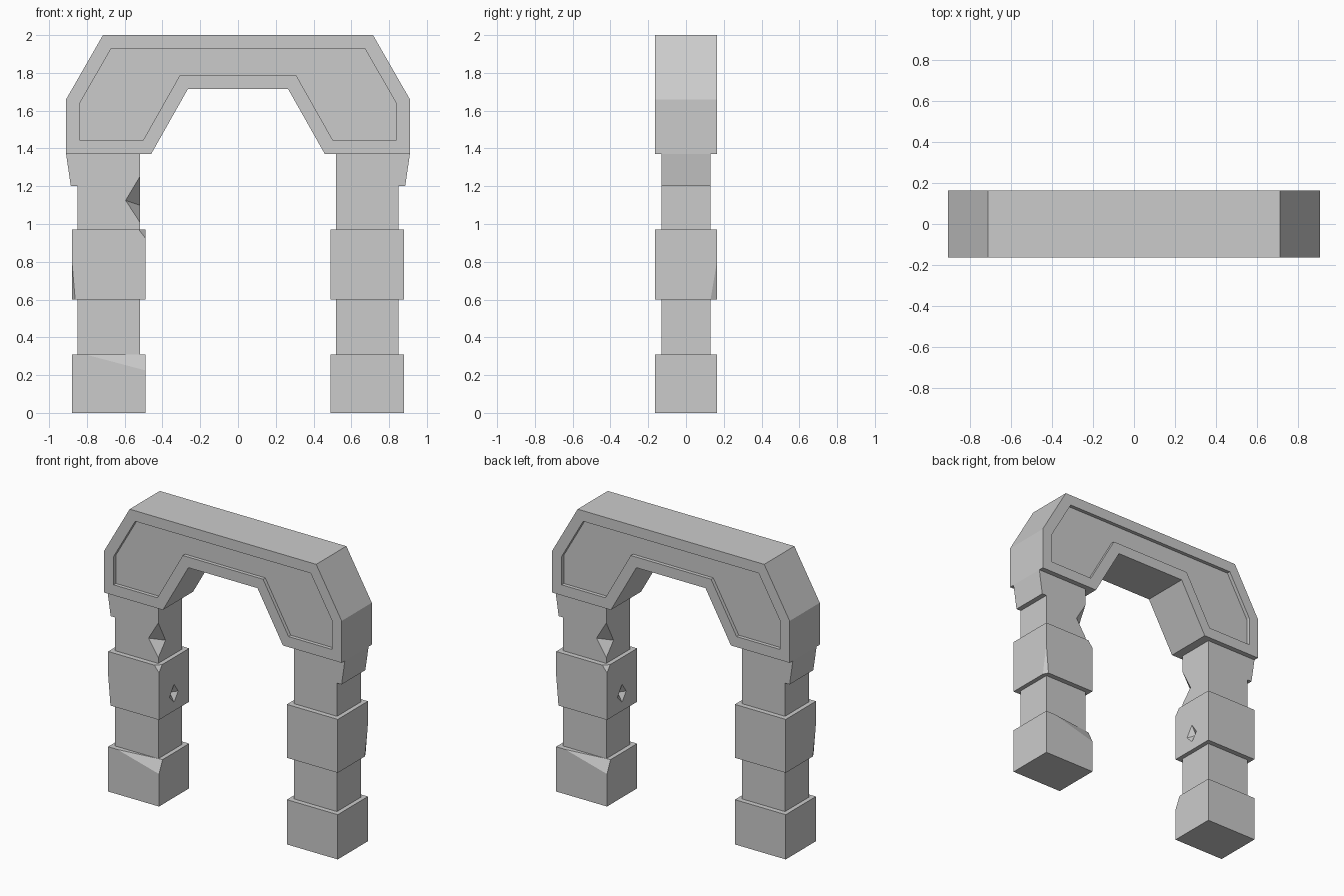
import bpy, bmesh, math
from mathutils import Vector

if "Cube" in bpy.data.objects:
    bpy.data.objects.remove(bpy.data.objects["Cube"])

D = 0.165   # half depth of arch and blocks
S = 0.13    # half depth of shaft


def make_object(name, bm):
    bmesh.ops.recalc_face_normals(bm, faces=bm.faces)
    mesh = bpy.data.meshes.new(name)
    bm.to_mesh(mesh)
    bm.free()
    ob = bpy.data.objects.new(name, mesh)
    bpy.context.collection.objects.link(ob)
    return ob


def prism(profile, half):
    """Extrude an x-z profile from y = -half to y = +half."""
    bm = bmesh.new()
    face = bm.faces.new([bm.verts.new((x, -half, z)) for x, z in profile])
    ext = bmesh.ops.extrude_face_region(bm, geom=[face])
    verts = [v for v in ext["geom"] if isinstance(v, bmesh.types.BMVert)]
    bmesh.ops.translate(bm, verts=verts, vec=(0, 2 * half, 0))
    bmesh.ops.recalc_face_normals(bm, faces=bm.faces)
    return bm


def chip(bm, a, b, c):
    """Slice off the corner lying outside the plane through three points."""
    a, b, c = Vector(a), Vector(b), Vector(c)
    n = (b - a).cross(c - a).normalized()
    centre = sum((v.co for v in bm.verts), Vector()) / len(bm.verts)
    if n.dot(centre - a) > 0:
        n = -n
    cut = bmesh.ops.bisect_plane(bm, geom=bm.verts[:] + bm.edges[:] + bm.faces[:],
                                 plane_co=a, plane_no=n, clear_outer=True)
    edges = [e for e in cut["geom_cut"] if isinstance(e, bmesh.types.BMEdge)]
    bmesh.ops.edgeloop_fill(bm, edges=edges)


def hull(name, points):
    bm = bmesh.new()
    for p in points:
        bm.verts.new(p)
    bmesh.ops.convex_hull(bm, input=bm.verts)
    return make_object(name, bm)


def combine(ob, other, operation):
    mod = ob.modifiers.new(operation, 'BOOLEAN')
    mod.operation, mod.object, mod.solver = operation, other, 'EXACT'
    bpy.context.view_layer.update()
    mesh = bpy.data.meshes.new_from_object(
        ob.evaluated_get(bpy.context.evaluated_depsgraph_get()))
    ob.modifiers.clear()
    ob.data = mesh
    bpy.data.objects.remove(other)


def block(z0, z1):
    return prism([(-0.88, z0), (-0.49, z0), (-0.49, z1), (-0.88, z1)], D)


# Arch with a recessed panel on front and back
half_profile = [(-0.265, 1.715), (-0.46, 1.37), (-0.91, 1.37), (-0.91, 1.66), (-0.715, 2.0)]
bm = prism(half_profile + [(-x, z) for x, z in reversed(half_profile)], D)
panels = [f for f in bm.faces if abs(f.normal.y) > 0.9]
bmesh.ops.inset_individual(bm, faces=panels, thickness=0.073, use_even_offset=True)
bmesh.ops.inset_individual(bm, faces=panels, thickness=0, depth=-0.025, use_even_offset=True)
make_object("arch", bm)

# Shaft with outer bracket at the top
pillar = make_object("left_pillar", prism(
    [(-0.85, 0.1), (-0.52, 0.1), (-0.52, 1.37), (-0.91, 1.37), (-0.885, 1.2), (-0.85, 1.2)], S))

# Wedge broken out of the shaft's inner front edge
wedge = [Vector(p) for p in ((-0.595, -S, 1.125), (-0.52, -S + 0.08, 1.10),
                             (-0.52, -S, 1.25), (-0.52, -S, 1.01))]
mid = (wedge[0] + wedge[1]) / 2
combine(pillar, hull("wedge_cutter", [mid + (p - mid) * 1.3 for p in wedge]), 'DIFFERENCE')

# Base block with a long chip along its top front edge
bm = block(0, 0.31)
chip(bm, (-0.81, -D, 0.31), (-0.49, -D, 0.225), (-0.49, -0.125, 0.31))
combine(pillar, make_object("base_block", bm), 'UNION')

# Middle block with two chipped corners and a pit on its inner side
bm = block(0.6, 0.97)
chip(bm, (-0.525, -D, 0.97), (-0.49, -D, 0.925), (-0.49, -0.13, 0.97))
chip(bm, (-0.88, -D, 0.81), (-0.862, -D, 0.6), (-0.88, -0.13, 0.6))
middle = make_object("middle_block", bm)
pit = [(-0.525, 0, 0.72), (-0.455, 0, 0.72), (-0.49, 0, 0.785), (-0.49, 0, 0.66),
       (-0.49, -0.05, 0.71), (-0.49, 0.045, 0.72)]
combine(middle, hull("pit_cutter", pit), 'DIFFERENCE')
combine(pillar, middle, 'UNION')

# Opposite pillar is the same one turned half way round
right = pillar.copy()
right.name = "right_pillar"
right.rotation_euler.z = math.pi
bpy.context.collection.objects.link(right)
